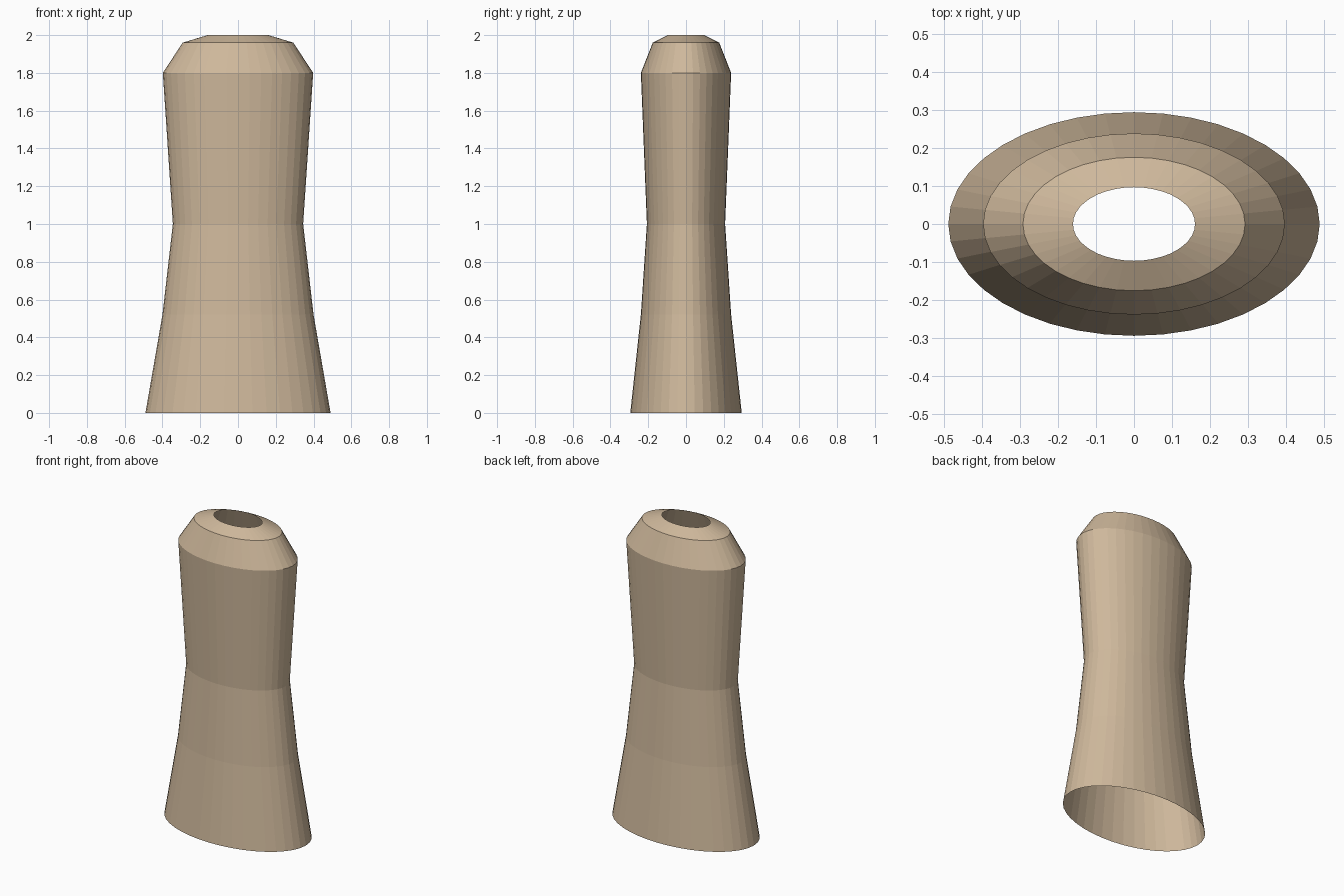
import bpy, bmesh, math

if "Cube" in bpy.data.objects:
    bpy.data.objects.remove(bpy.data.objects["Cube"])

SIDES = 40

# Rings from bottom to top: (z, x radius, y radius)
PROFILE = [
    (0.00, 0.490, 0.295),
    (0.52, 0.400, 0.239),
    (1.00, 0.345, 0.207),
    (1.80, 0.398, 0.239),
    (1.96, 0.293, 0.176),
    (2.00, 0.161, 0.097),
]

tan = bpy.data.materials.new("warm tan")
tan.diffuse_color = (0.62, 0.48, 0.33, 1.0)
tan.use_nodes = True
tan.node_tree.nodes["Principled BSDF"].inputs["Base Color"].default_value = tan.diffuse_color

# Open oval shell: flared base, waist, chamfered shoulder and rim
bm = bmesh.new()
rings = []
for z, rx, ry in PROFILE:
    ring = []
    for i in range(SIDES):
        a = 2 * math.pi * i / SIDES
        ring.append(bm.verts.new((rx * math.cos(a), ry * math.sin(a), z)))
    rings.append(ring)
for low, high in zip(rings, rings[1:]):
    for i in range(SIDES):
        j = (i + 1) % SIDES
        bm.faces.new((low[i], low[j], high[j], high[i]))

mesh = bpy.data.meshes.new("oval_sleeve")
bm.to_mesh(mesh)
bm.free()
mesh.materials.append(tan)
sleeve = bpy.data.objects.new("oval_sleeve", mesh)
bpy.context.collection.objects.link(sleeve)
